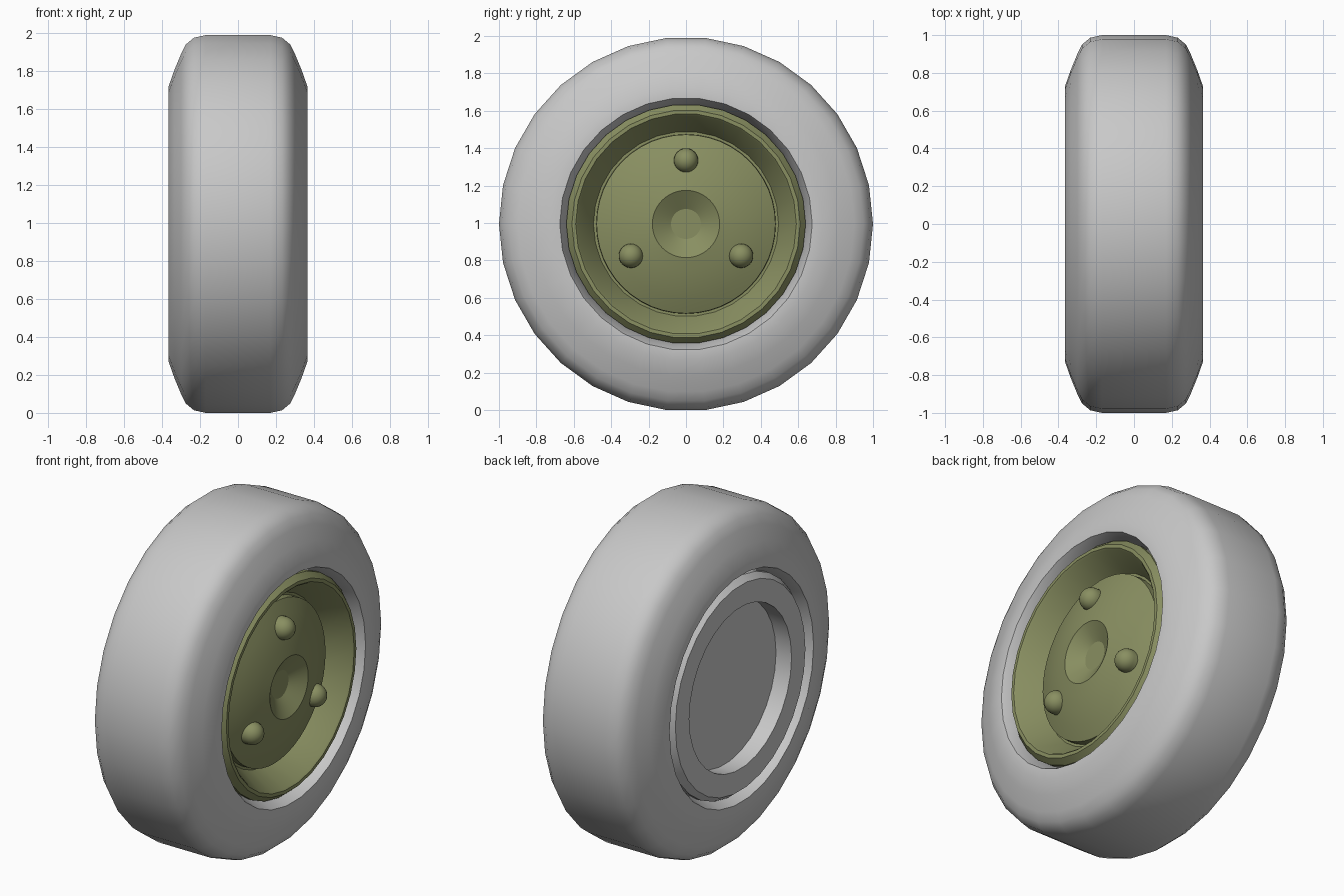
import bpy, bmesh, math

if "Cube" in bpy.data.objects:
    bpy.data.objects.remove(bpy.data.objects["Cube"])

ZC = math.cos(math.radians(6))  # axle height: the 30-sided tyre rests on a flat


def material(name, rgb):
    m = bpy.data.materials.new(name)
    m.diffuse_color = (*rgb, 1)
    m.use_nodes = True
    m.node_tree.nodes["Principled BSDF"].inputs["Base Color"].default_value = m.diffuse_color
    return m


GREY = material("grey", (0.58, 0.58, 0.58))
GREEN = material("olive_green", (0.25, 0.275, 0.12))


def lathe(name, profile, sides, mat, y0=0.0, z0=0.0):
    """Spin (x, radius) points about the x direction, front centre to back."""
    bm = bmesh.new()
    rings = []
    for x, r in profile:
        if r == 0:
            rings.append([bm.verts.new((x, y0, ZC + z0))] * sides)
            continue
        rings.append([bm.verts.new((x, y0 + r * math.cos(2 * math.pi * i / sides),
                                    ZC + z0 + r * math.sin(2 * math.pi * i / sides)))
                      for i in range(sides)])
    for a, b in zip(rings, rings[1:]):
        for i in range(sides):
            j = (i + 1) % sides
            quad = list(dict.fromkeys([a[i], b[i], b[j], a[j]]))
            bm.faces.new(quad)
    me = bpy.data.meshes.new(name)
    bm.to_mesh(me)
    bm.free()
    me.materials.append(mat)
    ob = bpy.data.objects.new(name, me)
    bpy.context.collection.objects.link(ob)
    bpy.ops.object.select_all(action='DESELECT')
    ob.select_set(True)
    bpy.context.view_layer.objects.active = ob
    bpy.ops.object.shade_smooth_by_angle(angle=math.radians(30))
    return ob


# Tyre: one half of the section, mirrored to the other side
half = [(0.25, 0.64), (0.29, 0.64), (0.365, 0.675), (0.365, 0.73), (0.335, 0.815),
        (0.30, 0.90), (0.275, 0.95), (0.232, 0.986), (0.17, 1.0)]
lathe("tyre", half + [(-x, r) for x, r in reversed(half)], 30, GREY)

# Rim: deep cone with a bevelled outer lip
lathe("rim", [(0.20, 0.46), (0.20, 0.495), (0.34, 0.58), (0.35, 0.59), (0.35, 0.61),
              (0.315, 0.64), (0.25, 0.64)], 30, GREEN)

# Domed wheel disc with a sunken hub
lathe("wheel_disc", [(0.275, 0), (0.275, 0.08), (0.335, 0.18), (0.321, 0.25),
                     (0.302, 0.32), (0.275, 0.40), (0.24, 0.478), (0.20, 0.48)], 48, GREEN)

# Back plate with a recessed centre
lathe("back_plate", [(-0.25, 0.64), (-0.32, 0.64), (-0.357, 0.61), (-0.357, 0.48),
                     (-0.255, 0.48), (-0.255, 0)], 30, GREY)

# Three round-headed bolts
R = 0.065
dome = [(0.30 + R * math.cos(math.radians(a)), R * math.sin(math.radians(a)) if a else 0)
        for a in range(0, 91, 15)]
for k in range(3):
    t = math.radians(90 + 120 * k)
    lathe(f"bolt_{k + 1}", dome + [(0.24, R)], 24, GREEN,
          0.34 * math.cos(t), 0.34 * math.sin(t))
